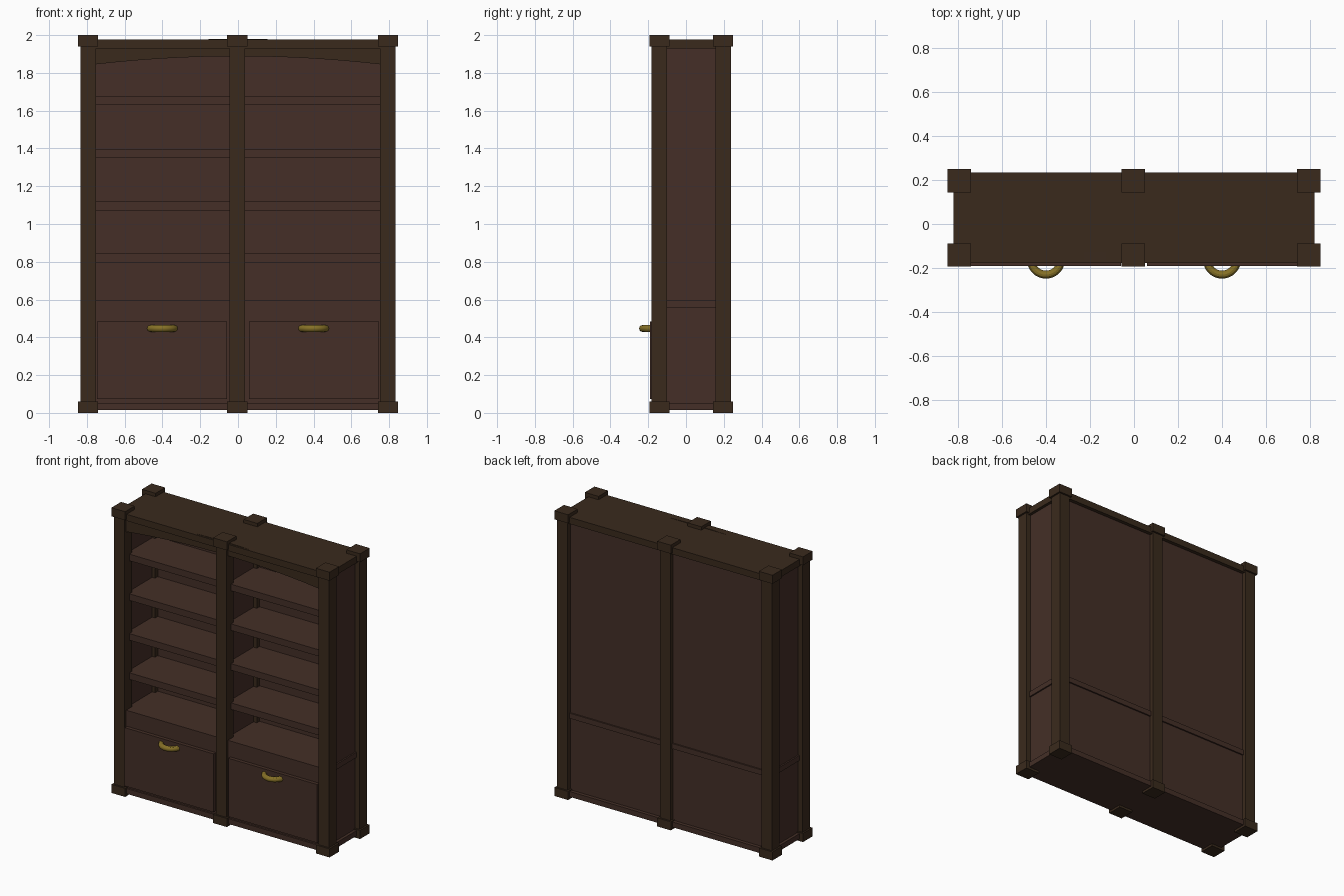
import bpy, bmesh, math

if "Cube" in bpy.data.objects:
    bpy.data.objects.remove(bpy.data.objects["Cube"])


def material(name, rgb):
    m = bpy.data.materials.new(name)
    m.diffuse_color = (*rgb, 1)
    m.use_nodes = True
    m.node_tree.nodes["Principled BSDF"].inputs["Base Color"].default_value = m.diffuse_color
    return m


FRAME = material("dark_wood", (0.042, 0.023, 0.012))
PANEL = material("red_brown_wood", (0.058, 0.028, 0.020))
BRASS = material("brass", (0.24, 0.165, 0.02))


def finish(name, bm, mat):
    bmesh.ops.recalc_face_normals(bm, faces=bm.faces)
    me = bpy.data.meshes.new(name)
    bm.to_mesh(me)
    bm.free()
    me.materials.append(mat)
    ob = bpy.data.objects.new(name, me)
    bpy.context.collection.objects.link(ob)
    return ob


def box(name, x, y, z, mat):
    """Box given as (min, max) along each axis."""
    bm = bmesh.new()
    bmesh.ops.create_cube(bm, size=1)
    for v in bm.verts:
        v.co = [r[0] if c < 0 else r[1] for r, c in zip((x, y, z), v.co)]
    return finish(name, bm, mat)


def centred(c, half):
    return (c - half, c + half)


# Six posts, each with a square foot and cap
for px, side in ((-0.793, "left"), (-0.004, "centre"), (0.793, "right")):
    for py, end in ((-0.141, "front"), (0.197, "back")):
        tag = f"{end}_{side}"
        box(f"{tag}_post", centred(px, 0.041), centred(py, 0.041), (0.03, 1.97), FRAME)
        box(f"{tag}_foot", centred(px, 0.053), centred(py, 0.053), (0, 0.06), FRAME)
        box(f"{tag}_cap", centred(px, 0.053), centred(py, 0.053), (1.94, 2), FRAME)

# Top and bottom slabs
box("top_board", (-0.82, 0.82), (-0.178, 0.233), (1.93, 1.976), FRAME)
box("bottom_board", (-0.82, 0.82), (-0.178, 0.233), (0.016, 0.053), PANEL)

# Recessed carcass panels
box("back_panel", (-0.80, 0.80), (0.185, 0.208), (0.05, 1.935), PANEL)
box("centre_divider", centred(-0.004, 0.015), (-0.13, 0.19), (0.05, 1.935), PANEL)
for s, side in ((-1, "left"), (1, "right")):
    box(f"{side}_panel", sorted((s * 0.775, s * 0.80)), (-0.14, 0.2), (0.05, 1.935), PANEL)

# Counter over the drawers, then the shelves
box("counter_board", (-0.81, 0.81), (-0.165, 0.218), (0.557, 0.594), PANEL)
for i, z in enumerate((0.82, 1.095, 1.374, 1.652)):
    box(f"shelf_{i + 1}", (-0.778, 0.778), (-0.13, 0.188), centred(z, 0.023), PANEL)

# Arched valance under the top
bm = bmesh.new()
N, HALF = 24, 0.78
xs = [-HALF + 2 * HALF * i / N for i in range(N + 1)]
arc = [1.888 - 0.043 * (x / 0.755) ** 2 for x in xs]
low = [bm.verts.new((x, -0.165, z)) for x, z in zip(xs, arc)]
high = [bm.verts.new((x, -0.165, z + 0.092)) for x, z in zip(xs, arc)]
faces = [bm.faces.new((low[i], low[i + 1], high[i + 1], high[i])) for i in range(N)]
ext = bmesh.ops.extrude_face_region(bm, geom=faces, use_keep_orig=True)
for v in ext["geom"]:
    if isinstance(v, bmesh.types.BMVert):
        v.co.y += 0.04
finish("arched_valance", bm, FRAME)

# Drawer surround, drawer fronts and ring handles
box("drawer_surround", (-0.78, 0.78), (-0.165, -0.14), (0.05, 0.56), PANEL)
for s, side in ((-1, "left"), (1, "right")):
    box(f"{side}_drawer_front", sorted((s * 0.058, s * 0.746)), (-0.19, -0.16),
        (0.074, 0.483), PANEL)
    bpy.ops.mesh.primitive_torus_add(location=(s * 0.40, -0.162, 0.447), major_radius=0.068,
                                     minor_radius=0.018, major_segments=48, minor_segments=12)
    handle = bpy.context.object
    handle.name = f"{side}_drawer_handle"
    handle.data.materials.append(BRASS)
    bpy.ops.object.shade_smooth_by_angle()
